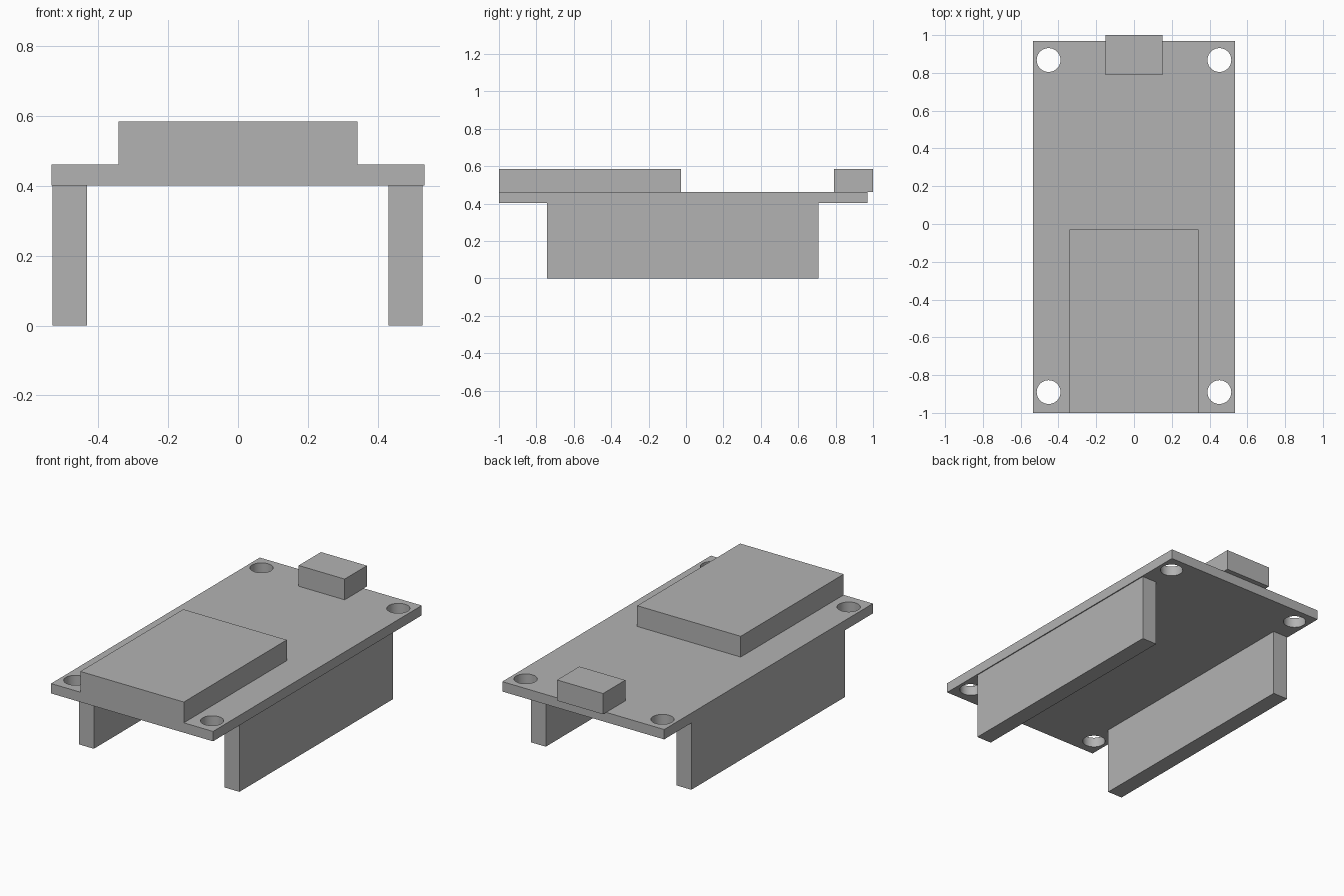
import bpy
import math

cube = bpy.data.objects.get("Cube")
if cube:
    bpy.data.objects.remove(cube, do_unlink=True)

grey = bpy.data.materials.new("plain grey")
grey.use_nodes = True
grey.diffuse_color = (0.45, 0.45, 0.45, 1)
grey.node_tree.nodes["Principled BSDF"].inputs["Base Color"].default_value = grey.diffuse_color


def box(name, x, y, z):
    """Box spanning the given (low, high) range on each axis."""
    spans = (x, y, z)
    bpy.ops.mesh.primitive_cube_add(size=1, location=[(a + b) / 2 for a, b in spans])
    obj = bpy.context.object
    obj.name = name
    obj.scale = [b - a for a, b in spans]
    bpy.ops.object.transform_apply(location=False, rotation=False, scale=True)
    obj.data.materials.append(grey)
    return obj


BOTTOM, TOP, RAISED = 0.402, 0.461, 0.585

# Circuit board
board = box("board", (-0.535, 0.535), (-1, 0.97), (BOTTOM, TOP))

# Mounting holes through the four corners
for x in (-0.452, 0.452):
    for y in (-0.89, 0.868):
        bpy.ops.mesh.primitive_cylinder_add(vertices=48, radius=0.063, depth=0.3,
                                            location=(x, y, (BOTTOM + TOP) / 2))
        cutter = bpy.context.object
        cutter.name = "hole_cutter"
        cutter.hide_render = True
        cut = board.modifiers.new("mounting_hole", "BOOLEAN")
        cut.operation = "DIFFERENCE"
        cut.solver = "EXACT"
        cut.object = cutter
        bpy.ops.object.select_all(action="DESELECT")
        board.select_set(True)
        bpy.context.view_layer.objects.active = board
        bpy.ops.object.modifier_apply(modifier=cut.name)
        bpy.data.objects.remove(cutter, do_unlink=True)

bpy.ops.object.shade_smooth_by_angle(angle=math.radians(30))

# Raised parts on top
box("module", (-0.342, 0.342), (-1, -0.028), (TOP, RAISED))
box("connector", (-0.152, 0.152), (0.79, 1), (TOP, RAISED))

# Pin header strips below the long edges
box("right_header", (-0.531, -0.433), (-0.742, 0.708), (0, BOTTOM))
box("left_header", (0.431, 0.529), (-0.742, 0.708), (0, BOTTOM))
